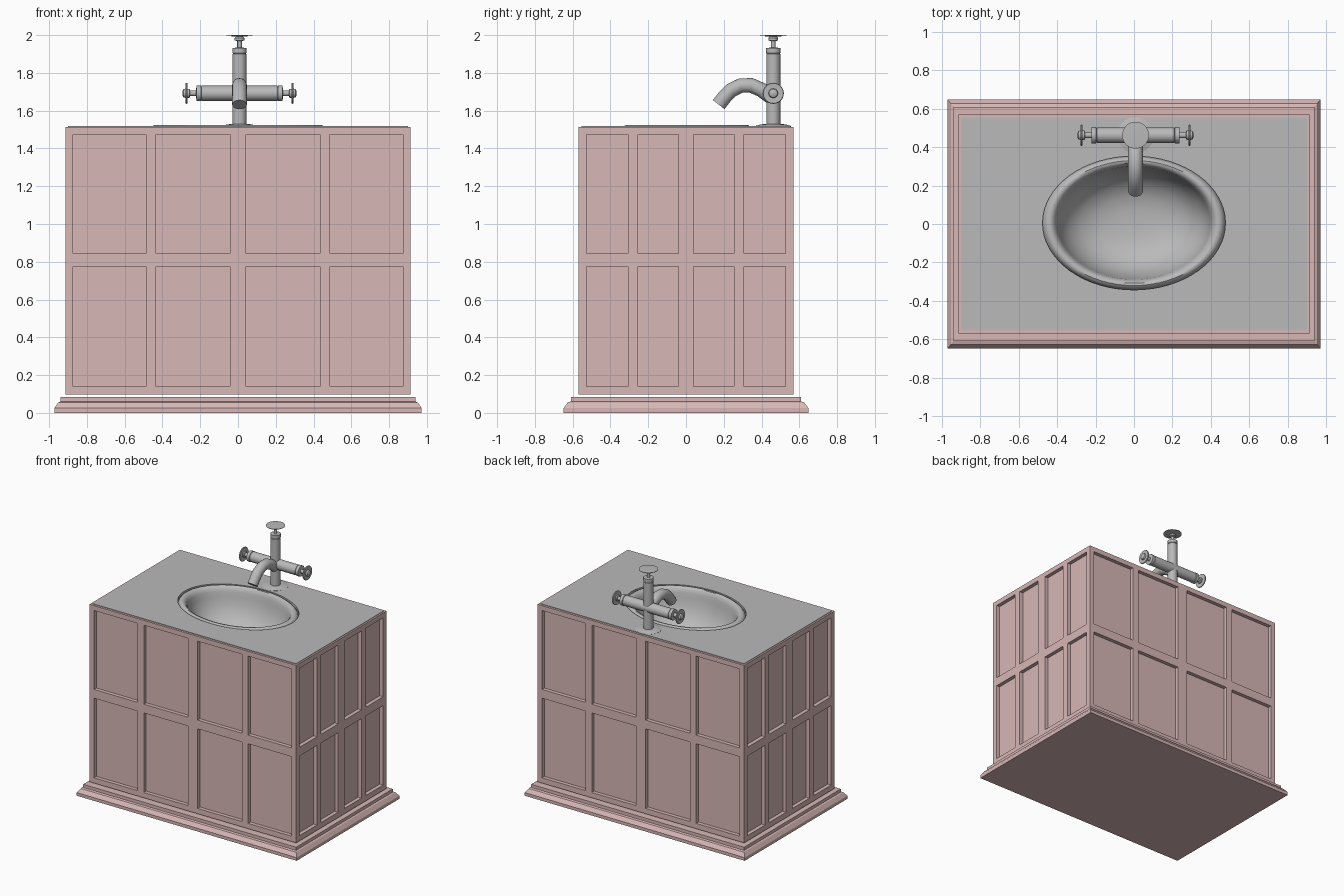
import bpy, bmesh, math
from mathutils import Vector, Matrix

if "Cube" in bpy.data.objects:
    bpy.data.objects.remove(bpy.data.objects["Cube"])


def material(name, rgb):
    m = bpy.data.materials.new(name)
    m.diffuse_color = (*rgb, 1)
    m.use_nodes = True
    m.node_tree.nodes["Principled BSDF"].inputs["Base Color"].default_value = m.diffuse_color
    return m


PINK = material("pale_pink_paint", (0.68, 0.48, 0.47))
GREY = material("grey_metal", (0.49, 0.49, 0.49))


def finish(bm, name, mat, smooth=False, weld=True):
    if weld:
        bmesh.ops.remove_doubles(bm, verts=bm.verts, dist=1e-5)
    me = bpy.data.meshes.new(name)
    bm.to_mesh(me)
    bm.free()
    me.materials.append(mat)
    ob = bpy.data.objects.new(name, me)
    bpy.context.collection.objects.link(ob)
    if smooth:
        bpy.ops.object.select_all(action='DESELECT')
        ob.select_set(True)
        bpy.context.view_layer.objects.active = ob
        bpy.ops.object.shade_smooth_by_angle(angle=math.radians(40))
    return ob


def quad(bm, pts):
    bm.faces.new([bm.verts.new(p) for p in pts])


def lathe(name, profile, matrix, mat=GREY, n=32):
    """Revolve (radius, height) points, listed bottom to top, around z."""
    bm = bmesh.new()
    rings = [[bm.verts.new((r * math.cos(2 * math.pi * i / n), r * math.sin(2 * math.pi * i / n), z))
              for i in range(n)] if r > 0 else [bm.verts.new((0, 0, z))] for r, z in profile]
    for a, b in zip(rings, rings[1:]):
        for i in range(n):
            j = (i + 1) % n
            if len(a) == 1:
                bm.faces.new((a[0], b[j], b[i]))
            elif len(b) == 1:
                bm.faces.new((a[i], a[j], b[0]))
            else:
                bm.faces.new((a[i], a[j], b[j], b[i]))
    bm.transform(matrix)
    if matrix.determinant() < 0:
        bmesh.ops.reverse_faces(bm, faces=bm.faces)
    return finish(bm, name, mat, smooth=True)


# Stepped plinth: stacked rectangular rings, closed top and bottom
bm = bmesh.new()
steps = [(0.972, 0.648, 0), (0.972, 0.648, 0.025), (0.952, 0.626, 0.055), (0.94, 0.61, 0.06), (0.94, 0.61, 0.085)]
loops = [[bm.verts.new((sx * w, sy * d, z)) for sx, sy in ((-1, -1), (1, -1), (1, 1), (-1, 1))] for w, d, z in steps]
for a, b in zip(loops, loops[1:]):
    for i in range(4):
        j = (i + 1) % 4
        bm.faces.new((a[i], a[j], b[j], b[i]))
bm.faces.new(loops[0][::-1])
bm.faces.new(loops[-1])
finish(bm, "plinth", PINK)

# Cabinet with recessed panels on all four sides
W, D, Z0, Z1, RECESS = 0.913, 0.57, 0.097, 1.514, 0.03
ZS = [Z0, 0.14, 0.775, 0.845, 1.475, Z1]
US_WIDE = [-W, -0.873, -0.488, -0.433, -0.043, 0.043, 0.433, 0.488, 0.873, W]
US_DEEP = [-D, -0.527, -0.308, -0.255, -0.04, 0.04, 0.255, 0.308, 0.527, D]
bm = bmesh.new()
for normal, dist, us in (((0, -1), D, US_WIDE), ((0, 1), D, US_WIDE), ((1, 0), W, US_DEEP), ((-1, 0), W, US_DEEP)):
    n = Vector((*normal, 0))
    u = Vector((0, 0, 1)).cross(n)

    def at(a, z, depth=0):
        return u * a + n * (dist - depth) + Vector((0, 0, z))

    for i in range(len(us) - 1):
        for k in range(len(ZS) - 1):
            c = [(us[i], ZS[k]), (us[i + 1], ZS[k]), (us[i + 1], ZS[k + 1]), (us[i], ZS[k + 1])]
            panel = i % 2 == 1 and k % 2 == 1
            quad(bm, [at(*p, RECESS if panel else 0) for p in c])
            if panel:
                for e in range(4):
                    p, q = c[e], c[(e + 1) % 4]
                    quad(bm, [at(*p), at(*q), at(*q, RECESS), at(*p, RECESS)])
    # top rim strip
    h = us[-1]
    quad(bm, [at(-h, Z1), at(h, Z1), at(h - 0.03, Z1, 0.03), at(-h + 0.03, Z1, 0.03)])
quad(bm, [(-W, -D, Z0), (-W, D, Z0), (W, D, Z0), (W, -D, Z0)])
finish(bm, "cabinet", PINK)

# Counter plate with an oval hole
CW, CD, EA, EB, EY, CZ = 0.9, 0.553, 0.476, 0.348, 0.005, 1.518
angles = [2 * math.pi * i / 64 for i in range(64)]
for sx in (-1, 1):
    for sy in (-1, 1):
        angles.append(math.atan2((sy * CD - EY) / EB, sx * CW / EA) % (2 * math.pi))
angles = sorted(set(round(a, 6) for a in angles))
bm = bmesh.new()
inner, outer, skirt, lip = [], [], [], []
for a in angles:
    x, y = EA * math.cos(a), EB * math.sin(a)
    t = min(CW / abs(x) if abs(x) > 1e-6 else 99,
            ((CD - EY) / y if y > 0 else (CD + EY) / -y) if abs(y) > 1e-6 else 99)
    inner.append(bm.verts.new((x, y + EY, CZ)))
    lip.append(bm.verts.new((x, y + EY, CZ - 0.02)))
    outer.append(bm.verts.new((x * t, y * t + EY, CZ)))
    skirt.append(bm.verts.new((x * t, y * t + EY, CZ - 0.02)))
for a, b in ((lip, inner), (inner, outer), (outer, skirt)):
    for i in range(len(angles)):
        j = (i + 1) % len(angles)
        bm.faces.new((a[i], b[i], b[j], a[j]))
finish(bm, "counter_top", GREY)

# Oval basin with a rounded rim
basin = [(0, 1.22), (0.2, 1.222), (0.4, 1.235), (0.58, 1.27), (0.71, 1.325), (0.79, 1.39), (0.83, 1.45),
         (0.845, 1.485), (0.868, 1.508), (0.9, 1.521), (0.935, 1.523), (0.965, 1.516), (0.985, 1.505), (1.0, 1.488)]
lathe("basin", basin[::-1], Matrix.Translation((0, EY, 0)) @ Matrix.Diagonal((EA, EB, 1, 1)), n=64)

# Faucet column: flange, body, neck and flat round knob
FX, FY, FZ = 0.008, 0.462, 1.692
lathe("faucet_flange", [(0.095, 1.51), (0.095, 1.519), (0.07, 1.526), (0.045, 1.53), (0, 1.53)],
      Matrix.Translation((FX, FY, 0)))
lathe("faucet_column", [(0.037, 1.51), (0.037, 1.9), (0.034, 1.903), (0.038, 1.906), (0.038, 1.932), (0.012, 1.934),
                        (0.012, 1.968), (0.026, 1.972), (0.026, 1.985), (0.018, 1.993), (0.07, 1.995),
                        (0.07, 1.998), (0.03, 2.0), (0, 2.0)],
      Matrix.Translation((FX, FY, 0)))

# Cross arms with round end handles, mirrored left and right
arm = [(0.04, 0), (0.04, 0.2), (0.036, 0.202), (0.042, 0.205), (0.042, 0.228), (0.015, 0.23), (0.015, 0.262),
       (0.024, 0.265), (0.024, 0.275), (0.04, 0.278), (0.054, 0.276), (0.056, 0.281), (0.053, 0.286),
       (0.025, 0.284), (0.022, 0.296), (0.012, 0.302), (0, 0.302)]
for side, s in (("left", -1), ("right", 1)):
    lathe(side + "_tap", arm, Matrix.Translation((FX, FY, FZ)) @ Matrix.Rotation(s * math.pi / 2, 4, 'Y'), n=24)

# Curved spout: a tube swept along a smooth path
path = [(0.46, 1.665), (0.40, 1.71), (0.345, 1.734), (0.29, 1.733), (0.24, 1.708), (0.205, 1.673), (0.173, 1.632)]
bm = bmesh.new()
rings, N = [], 20
for i, (y, z) in enumerate(path):
    y0, z0 = path[max(i - 1, 0)]
    y1, z1 = path[min(i + 1, len(path) - 1)]
    t = Vector((0, y1 - y0, z1 - z0)).normalized()
    side = Vector((1, 0, 0))
    up = t.cross(side)
    rings.append([bm.verts.new(Vector((FX, y, z)) + 0.039 * (side * math.cos(2 * math.pi * k / N)
                  + up * math.sin(2 * math.pi * k / N))) for k in range(N)])
for a, b in zip(rings, rings[1:]):
    for k in range(N):
        bm.faces.new((a[k], a[(k + 1) % N], b[(k + 1) % N], b[k]))
bm.faces.new(rings[0])
bm.faces.new(rings[-1])
bmesh.ops.recalc_face_normals(bm, faces=bm.faces)
finish(bm, "spout", GREY, smooth=True)
